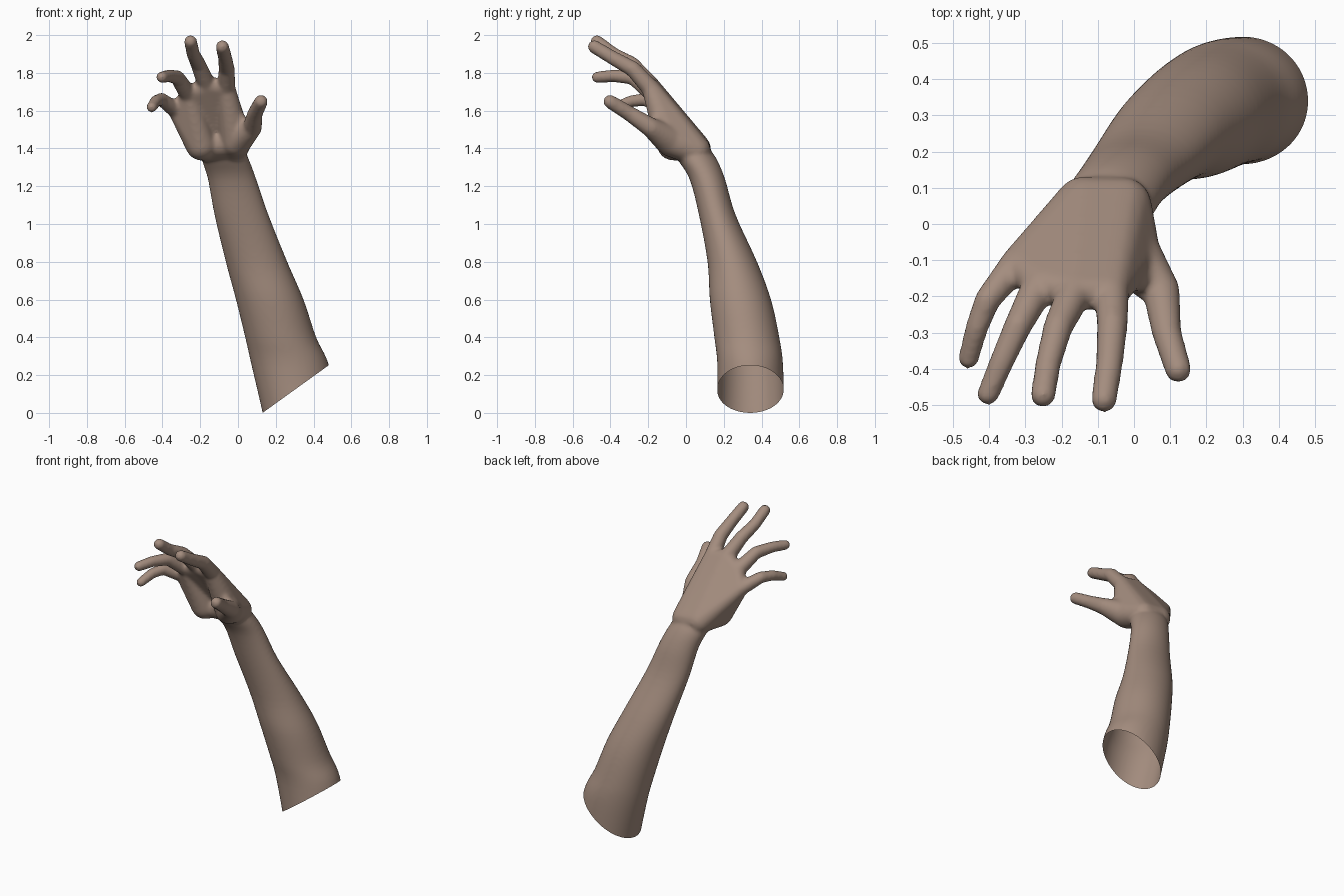
import bpy, bmesh, math
from mathutils import Vector

if "Cube" in bpy.data.objects:
    bpy.data.objects.remove(bpy.data.objects["Cube"])

skin = bpy.data.materials.new("skin_brown")
skin.diffuse_color = (0.37, 0.265, 0.21, 1)
skin.use_nodes = True
skin.node_tree.nodes["Principled BSDF"].inputs["Base Color"].default_value = skin.diffuse_color

body = bmesh.new()

# evenly spread directions used to make every ball
N = 120
DIRS = []
for i in range(N):
    z = 1 - (2 * i + 1) / N
    r, a = math.sqrt(1 - z * z), i * 2.399963
    DIRS.append(Vector((r * math.cos(a), r * math.sin(a), z)))


def hull(*balls):
    """Closed convex skin stretched round balls (x, y, z, radius)."""
    bm = bmesh.new()
    for x, y, z, r in balls:
        for d in DIRS:
            bm.verts.new(Vector((x, y, z)) + d * (r + 0.002))
    bmesh.ops.convex_hull(bm, input=bm.verts[:])
    loose = [v for v in bm.verts if not v.link_faces]
    bmesh.ops.delete(bm, geom=loose, context='VERTS')
    bmesh.ops.recalc_face_normals(bm, faces=bm.faces[:])
    me = bpy.data.meshes.new("tmp")
    bm.to_mesh(me)
    bm.free()
    body.from_mesh(me)
    bpy.data.meshes.remove(me)


def chain(*balls):
    """Finger: tapered segments from joint to joint."""
    for a, b in zip(balls, balls[1:]):
        hull(a, b)


def catmull(p0, p1, p2, p3, t):
    return [0.5 * (2 * b + (c - a) * t + (2 * a - 5 * b + 4 * c - d) * t * t
                   + (3 * b - a - 3 * c + d) * t ** 3)
            for a, b, c, d in zip(p0, p1, p2, p3)]


# forearm: horizontal oval sections (z, centre x, centre y, radius x, radius y)
S = [(-0.10, .340, .340, .195, .176),
     (0.00, .325, .340, .195, .178),
     (0.25, .277, .340, .205, .174),
     (0.40, .226, .322, .188, .172),
     (0.60, .168, .288, .179, .162),
     (0.80, .098, .245, .163, .131),
     (1.05, .018, .165, .143, .097),
     (1.24, -.032, .112, .128, .094),
     (1.35, -.070, .055, .124, .104),
     (1.42, -.090, .020, .105, .085)]
rows = []
for i in range(len(S) - 1):
    q = [S[max(i - 1, 0)], S[i], S[i + 1], S[min(i + 2, len(S) - 1)]]
    rows += [catmull(*q, k / 5) for k in range(5)]
rows.append(S[-1])
M = 48
rings = [[body.verts.new((cx + rx * math.cos(2 * math.pi * k / M),
                          cy + ry * math.sin(2 * math.pi * k / M), z))
          for k in range(M)] for z, cx, cy, rx, ry in rows]
for a, b in zip(rings, rings[1:]):
    for k in range(M):
        body.faces.new((a[k], a[(k + 1) % M], b[(k + 1) % M], b[k]))
body.faces.new(rings[0][::-1])
body.faces.new(rings[-1])

# palm: wrist, heel pads and knuckles
wrist_u, wrist_r = (-.14, .055, 1.40, .075), (-.03, .05, 1.39, .078)
heel, thenar = (-.195, -.07, 1.42, .082), (-.012, -.08, 1.44, .083)
pinky_k, ring_k = (-.325, -.11, 1.60, .043), (-.26, -.165, 1.68, .046)
middle_k, index_k = (-.165, -.19, 1.735, .047), (-.062, -.185, 1.715, .047)
hull(wrist_u, heel, pinky_k, ring_k)
hull(wrist_u, wrist_r, ring_k, middle_k)
hull(wrist_r, wrist_u, middle_k, index_k)
hull(wrist_r, thenar, index_k)
hull(wrist_u, wrist_r, (-.17, -.04, 1.42, .075), (-.04, -.05, 1.43, .075))
hull((-.03, -.02, 1.47, .05), (.04, -.15, 1.51, .032), (-.05, -.15, 1.64, .032))

# fingers and thumb
chain(pinky_k, (-.405, -.21, 1.66, .034), (-.435, -.29, 1.65, .030),
      (-.457, -.372, 1.618, .027))
chain(ring_k, (-.32, -.28, 1.775, .037), (-.365, -.38, 1.785, .032),
      (-.403, -.47, 1.777, .029))
chain(middle_k, (-.21, -.285, 1.845, .039), (-.237, -.385, 1.90, .034),
      (-.251, -.472, 1.966, .033))
chain(index_k, (-.06, -.28, 1.82, .041), (-.068, -.385, 1.878, .036),
      (-.083, -.485, 1.938, .034))
chain(thenar, (.075, -.185, 1.51, .050), (.09, -.30, 1.585, .039),
      (.122, -.402, 1.648, .035))

bmesh.ops.recalc_face_normals(body, faces=body.faces[:])
mesh = bpy.data.meshes.new("arm_and_hand")
body.to_mesh(mesh)
body.free()
arm = bpy.data.objects.new("arm_and_hand", mesh)
bpy.context.collection.objects.link(arm)
bpy.context.view_layer.objects.active = arm
arm.select_set(True)

# fuse all parts into one soft skin
rm = arm.modifiers.new("fuse", 'REMESH')
rm.mode = 'VOXEL'
rm.voxel_size = 0.01
sm = arm.modifiers.new("soften", 'SMOOTH')
sm.factor, sm.iterations = 0.5, 9
for m in ("fuse", "soften"):
    bpy.ops.object.modifier_apply(modifier=m)

# slanted open cut near the elbow
bm = bmesh.new()
bm.from_mesh(arm.data)
bmesh.ops.bisect_plane(bm, geom=bm.verts[:] + bm.edges[:] + bm.faces[:],
                       plane_co=(.13, .34, 0), plane_no=(-.72, 0, 1),
                       clear_inner=True)
bm.to_mesh(arm.data)
bm.free()

arm.data.materials.clear()
arm.data.materials.append(skin)
bpy.ops.object.shade_smooth()
